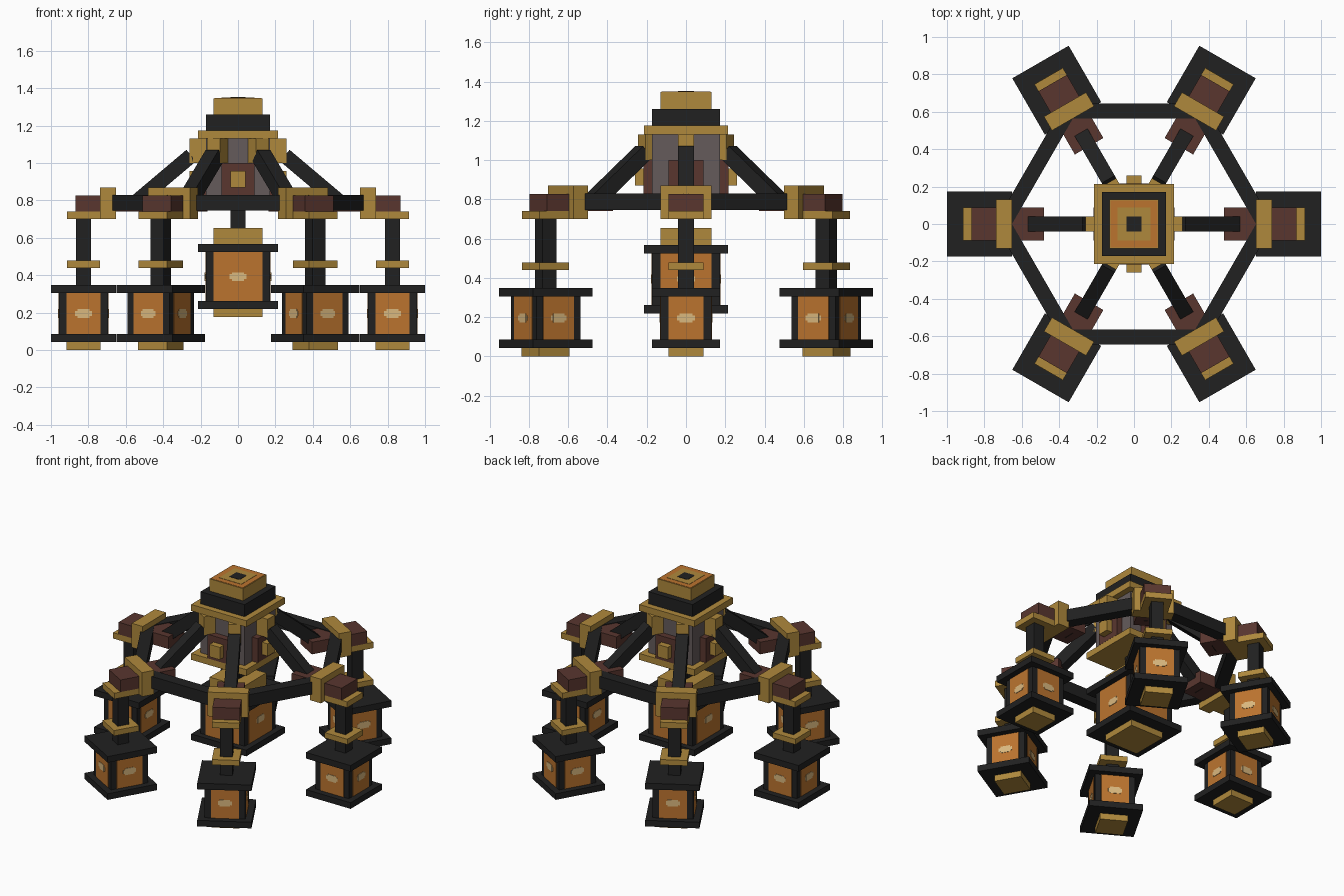
import bpy
import math
from mathutils import Matrix, Vector

if "Cube" in bpy.data.objects:
    bpy.data.objects.remove(bpy.data.objects["Cube"])


def material(name, color):
    m = bpy.data.materials.new(name)
    m.diffuse_color = (*color, 1)
    m.use_nodes = True
    m.node_tree.nodes["Principled BSDF"].inputs["Base Color"].default_value = m.diffuse_color
    return m


GOLD = material("aged gold", (0.43, 0.25, 0.045))
DARK = material("dark iron", (0.015, 0.015, 0.015))
BROWN = material("red brown wood", (0.10, 0.037, 0.028))
AMBER = material("amber glass", (0.50, 0.175, 0.028))
CREAM = material("pale flame", (0.70, 0.48, 0.21))
GREY = material("grey stone", (0.13, 0.105, 0.105))

FACES = [(0, 3, 2, 1), (4, 5, 6, 7), (0, 1, 5, 4),
         (1, 2, 6, 5), (2, 3, 7, 6), (3, 0, 4, 7)]


def box(name, mat, x, y, z, frame=Matrix()):
    """Box from (min, max) ranges, placed in the given frame."""
    corners = [(x[i], y[j], z[k]) for k in (0, 1)
               for i, j in ((0, 0), (1, 0), (1, 1), (0, 1))]
    mesh = bpy.data.meshes.new(name)
    mesh.from_pydata([frame @ Vector(c) for c in corners], [], FACES)
    mesh.materials.append(mat)
    ob = bpy.data.objects.new(name, mesh)
    bpy.context.collection.objects.link(ob)
    return ob


def block(name, mat, half, z, frame=Matrix()):
    """Square block centred on the frame's z axis."""
    return box(name, mat, (-half, half), (-half, half), z, frame)


def turn(deg):
    return Matrix.Rotation(math.radians(deg), 4, 'Z')


def lantern(prefix, frame, body, plate, glass, z0, z1, t):
    """Framed lantern: body between z0 and z1, plates of thickness t."""
    block(prefix + "_body", DARK, body, (z0, z1), frame)
    block(prefix + "_base_plate", DARK, plate, (z0 - t, z0), frame)
    block(prefix + "_top_plate", DARK, plate, (z1, z1 + t), frame)
    block(prefix + "_foot", GOLD, glass, (z0 - 2 * t, z0 - t), frame)
    mid = (z0 + z1) / 2
    for k in range(4):
        f = frame @ turn(90 * k)
        box(prefix + "_glass", AMBER, (body - 0.004, body + 0.003),
            (-glass, glass), (z0, z1), f)
        # flame mark as a wide strip plus a taller core
        box(prefix + "_flame", CREAM, (body, body + 0.005),
            (-0.045, 0.045), (mid - 0.013, mid + 0.013), f)
        box(prefix + "_flame_core", CREAM, (body, body + 0.006),
            (-0.033, 0.033), (mid - 0.023, mid + 0.023), f)


# Central tower
block("tower_base_plate", GOLD, 0.215, (0.785, 0.83))
block("tower_body", GREY, 0.172, (0.83, 1.13))
block("tower_cornice", GOLD, 0.215, (1.13, 1.175))
block("tower_upper_tier", DARK, 0.172, (1.175, 1.26))
block("tower_crown", GOLD, 0.13, (1.26, 1.346))
block("crown_amber_inlay", AMBER, 0.125, (1.345, 1.348))
block("crown_gold_inlay", GOLD, 0.087, (1.346, 1.350))
block("crown_vent", DARK, 0.04, (1.347, 1.352))
for k in range(4):
    f = turn(90 * k)
    box("tower_side_panel", BROWN, (0.16, 0.216), (-0.088, 0.088),
        (0.83, 1.0), f)
    box("tower_side_stud", GOLD, (0.21, 0.26), (-0.04, 0.04),
        (0.87, 0.957), f)

# Central hanging lantern
block("centre_hanger", DARK, 0.04, (0.64, 0.80))
block("centre_lantern_cap", GOLD, 0.13, (0.567, 0.653))
lantern("centre_lantern", Matrix(), 0.172, 0.215, 0.13, 0.262, 0.524, 0.043)

# Six arms, each with a strut, clamp and hanging lantern
for k in range(6):
    arm = turn(60 * k)
    box("strut_bracket", GOLD, (0.15, 0.26), (-0.04, 0.04), (1.0, 1.13), arm)

    top, bottom = Vector((0.25, 0, 1.04)), Vector((0.57, 0, 0.77))
    d = bottom - top
    tilt = Matrix.Rotation(math.atan2(-d.z, d.x), 4, 'Y')
    box("strut", DARK, (0, d.length), (-0.04, 0.04), (-0.04, 0.04),
        arm @ Matrix.Translation(top) @ tilt)

    box("arm_beam", BROWN, (0.48, 0.87), (-0.088, 0.088), (0.741, 0.826), arm)
    box("arm_clamp", GOLD, (0.652, 0.738), (-0.13, 0.13), (0.70, 0.87), arm)
    box("arm_foot_plate", GOLD, (0.70, 0.913), (-0.088, 0.088),
        (0.70, 0.741), arm)

    # ring beam between this arm and the next
    box("ring_beam", DARK, (0.565, 0.645), (-0.36, 0.36), (0.745, 0.83),
        turn(60 * k + 30))

    hang = arm @ Matrix.Translation((0.826, 0, 0))
    block("hanger", DARK, 0.04, (0.34, 0.71), hang)
    block("hanger_collar", GOLD, 0.088, (0.44, 0.478), hang)
    lantern("lantern", hang, 0.13, 0.174, 0.09, 0.086, 0.305, 0.043)
